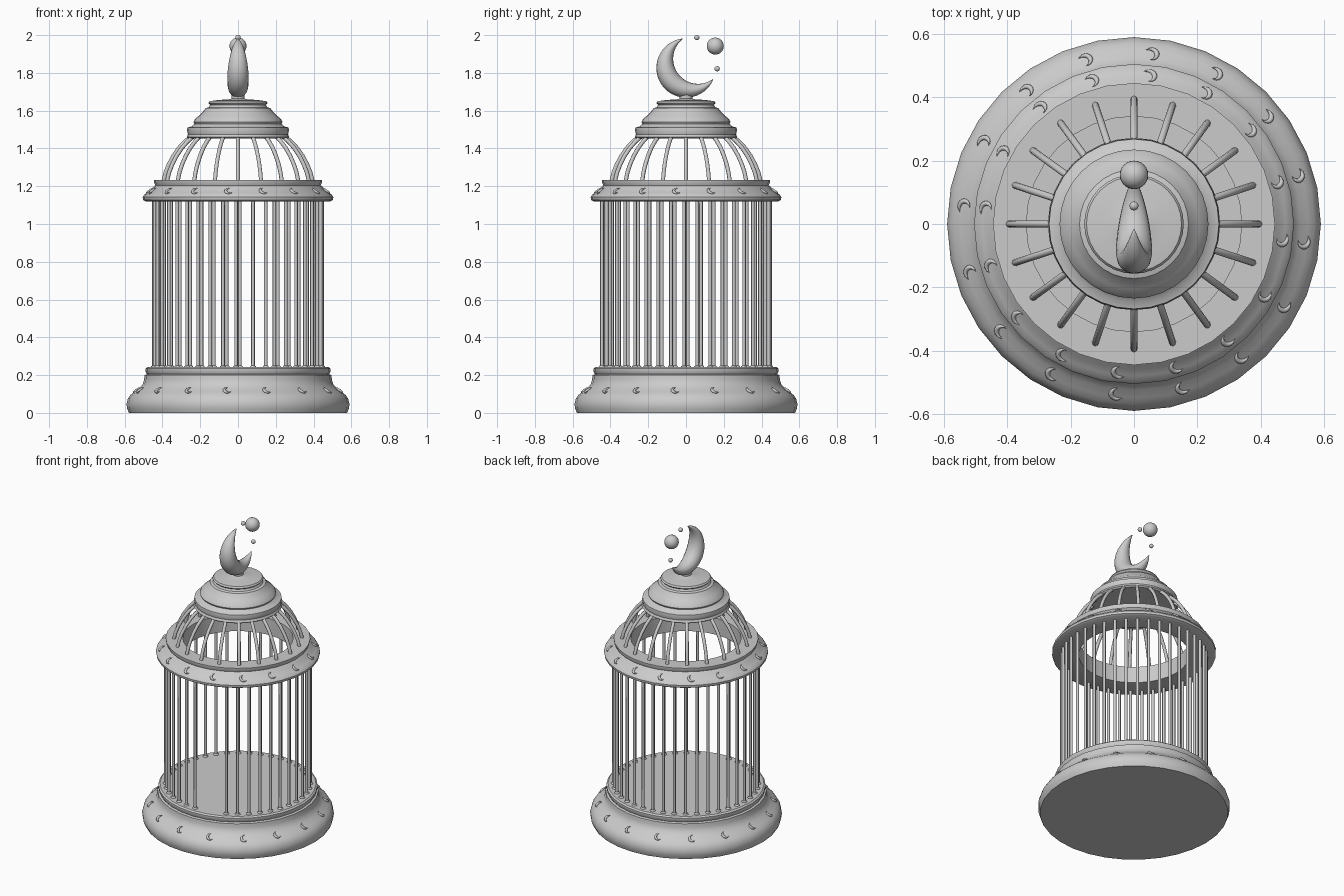
import bpy, bmesh
from math import sin, cos, pi, radians
from mathutils import Vector, Matrix

if "Cube" in bpy.data.objects:
    bpy.data.objects.remove(bpy.data.objects["Cube"])


def finish(name, bm, angle=35):
    bmesh.ops.recalc_face_normals(bm, faces=bm.faces)
    me = bpy.data.meshes.new(name)
    bm.to_mesh(me)
    bm.free()
    ob = bpy.data.objects.new(name, me)
    bpy.context.collection.objects.link(ob)
    bpy.ops.object.select_all(action='DESELECT')
    ob.select_set(True)
    bpy.context.view_layer.objects.active = ob
    bpy.ops.object.shade_smooth_by_angle(angle=radians(angle))
    return ob


def loft(bm, rings, closed=False):
    """Skin a list of point rings; cap the ends unless the loft closes on itself."""
    vs = [[bm.verts.new(p) for p in r] for r in rings]
    n = len(vs[0])
    pairs = list(zip(vs, vs[1:])) + ([(vs[-1], vs[0])] if closed else [])
    for a, b in pairs:
        for i in range(n):
            j = (i + 1) % n
            bm.faces.new((a[i], a[j], b[j], b[i]))
    if not closed:
        bm.faces.new(vs[0])
        bm.faces.new(vs[-1])


def lathe(name, profile, closed=False, n=32):
    bm = bmesh.new()
    loft(bm, [[(r * cos(2 * pi * i / n), r * sin(2 * pi * i / n), z) for i in range(n)]
              for r, z in profile], closed)
    return finish(name, bm)


def crescent(bm, R, M, thick, steps=24, n=12):
    """Rounded moon in local XY, mouth facing +X."""
    rings = []
    for k in range(steps + 1):
        t = 0.015 + 0.97 * k / steps
        o = radians(57 + 246 * t)
        a = radians(88 + 184 * t)
        outer = Vector((R * cos(o), R * sin(o), 0))
        inner = Vector((R * (0.516 + 0.845 * cos(a)), R * 0.845 * sin(a), 0))
        mid, half = (outer + inner) / 2, (outer - inner) / 2
        h = half.length * thick
        rings.append([M @ (mid + half * cos(2 * pi * i / n) + Vector((0, 0, h * sin(2 * pi * i / n))))
                      for i in range(n)])
    loft(bm, rings)


def frame(u, v, pos, mouth):
    """Matrix with local X turned by the mouth angle inside the plane u, v."""
    m = Matrix((u, v, u.cross(v))).transposed().to_4x4()
    return Matrix.Translation(pos) @ m @ Matrix.Rotation(radians(mouth), 4, 'Z')


# base with moulded edge and flat floor
lathe("base", [(0.578, 0), (0.588, 0.025), (0.59, 0.05), (0.583, 0.075), (0.57, 0.095),
               (0.55, 0.11), (0.525, 0.13), (0.505, 0.15), (0.497, 0.175), (0.495, 0.2),
               (0.482, 0.205), (0.49, 0.22), (0.49, 0.235), (0.48, 0.243)])

# annular ring on top of the bars
lathe("upper_ring", [(0.34, 1.12), (0.49, 1.12), (0.503, 1.128), (0.505, 1.143), (0.497, 1.155),
                     (0.48, 1.167), (0.46, 1.182), (0.448, 1.197), (0.438, 1.205),
                     (0.445, 1.222), (0.445, 1.232), (0.34, 1.232)], closed=True)

# stepped cap with stem for the moon
lathe("cap", [(0.262, 1.452), (0.272, 1.46), (0.265, 1.475), (0.27, 1.495), (0.268, 1.51),
              (0.245, 1.517), (0.23, 1.53), (0.235, 1.54), (0.228, 1.555), (0.205, 1.575),
              (0.185, 1.595), (0.172, 1.613), (0.155, 1.618), (0.148, 1.63), (0.157, 1.64),
              (0.15, 1.65), (0.1, 1.657), (0.045, 1.66), (0.034, 1.665), (0.034, 1.685)])

# upright bars with small feet; two are left out for the front opening
bars, feet = bmesh.new(), bmesh.new()
for k in range(40):
    if k in (31, 32):
        continue
    a = radians(-1.3 + 9 * k)
    x, y = 0.445 * cos(a), 0.445 * sin(a)
    loft(bars, [[(x + 0.0095 * cos(pi * i / 4), y + 0.0095 * sin(pi * i / 4), z) for i in range(8)]
                for z in (0.235, 1.125)])
    bmesh.ops.create_uvsphere(feet, u_segments=10, v_segments=6, radius=0.017,
                              matrix=Matrix.Translation((x, y, 0.243)) @ Matrix.Diagonal((1, 1, 0.6, 1)))
finish("upright_bars", bars, 50)
finish("bar_feet", feet, 50)

# curved dome bars
dome = bmesh.new()
path = [(0.395, 1.225), (0.384, 1.27), (0.366, 1.315), (0.342, 1.36), (0.312, 1.403),
        (0.28, 1.437), (0.25, 1.462)]
for k in range(20):
    rot = Matrix.Rotation(radians(18 * k), 3, 'Z')
    rings = []
    for i, (r, z) in enumerate(path):
        p, q = path[max(i - 1, 0)], path[min(i + 1, len(path) - 1)]
        d = Vector((q[0] - p[0], 0, q[1] - p[1])).normalized()
        side = d.cross(Vector((0, 1, 0)))
        rings.append([rot @ (Vector((r, 0, z)) + 0.011 * (side * cos(pi * j / 4)
                      + Vector((0, 1, 0)) * sin(pi * j / 4))) for j in range(8)])
    loft(dome, rings)
finish("dome_bars", dome, 50)

# little moons around both mouldings
for name, r, z, slope in (("base_moons", 0.54, 0.12, (-0.07, 0.055)),
                          ("ring_moons", 0.471, 1.175, (-0.06, 0.048))):
    bm = bmesh.new()
    for k in range(16):
        a = radians(-6 + 22.5 * k)
        u = Vector((-sin(a), cos(a), 0))
        v = Vector((slope[0] * cos(a), slope[0] * sin(a), slope[1])).normalized()
        crescent(bm, 0.024, frame(u, v, (r * cos(a), r * sin(a), z), 25), 1.0, 12, 8)
    finish(name, bm, 60)

# moon finial
bm = bmesh.new()
crescent(bm, 0.157, frame(Vector((0, 1, 0)), Vector((0, 0, 1)), (0, 0, 1.826), 37), 1.08, 32, 16)
finish("moon_finial", bm, 60)

# floating balls beside the moon
for name, y, z, r in (("large_ball", 0.155, 1.942, 0.045), ("upper_bead", 0.057, 1.987, 0.014),
                      ("lower_bead", 0.165, 1.822, 0.014)):
    bm = bmesh.new()
    bmesh.ops.create_uvsphere(bm, u_segments=24, v_segments=12, radius=r,
                              matrix=Matrix.Translation((0, y, z)))
    finish(name, bm, 60)
